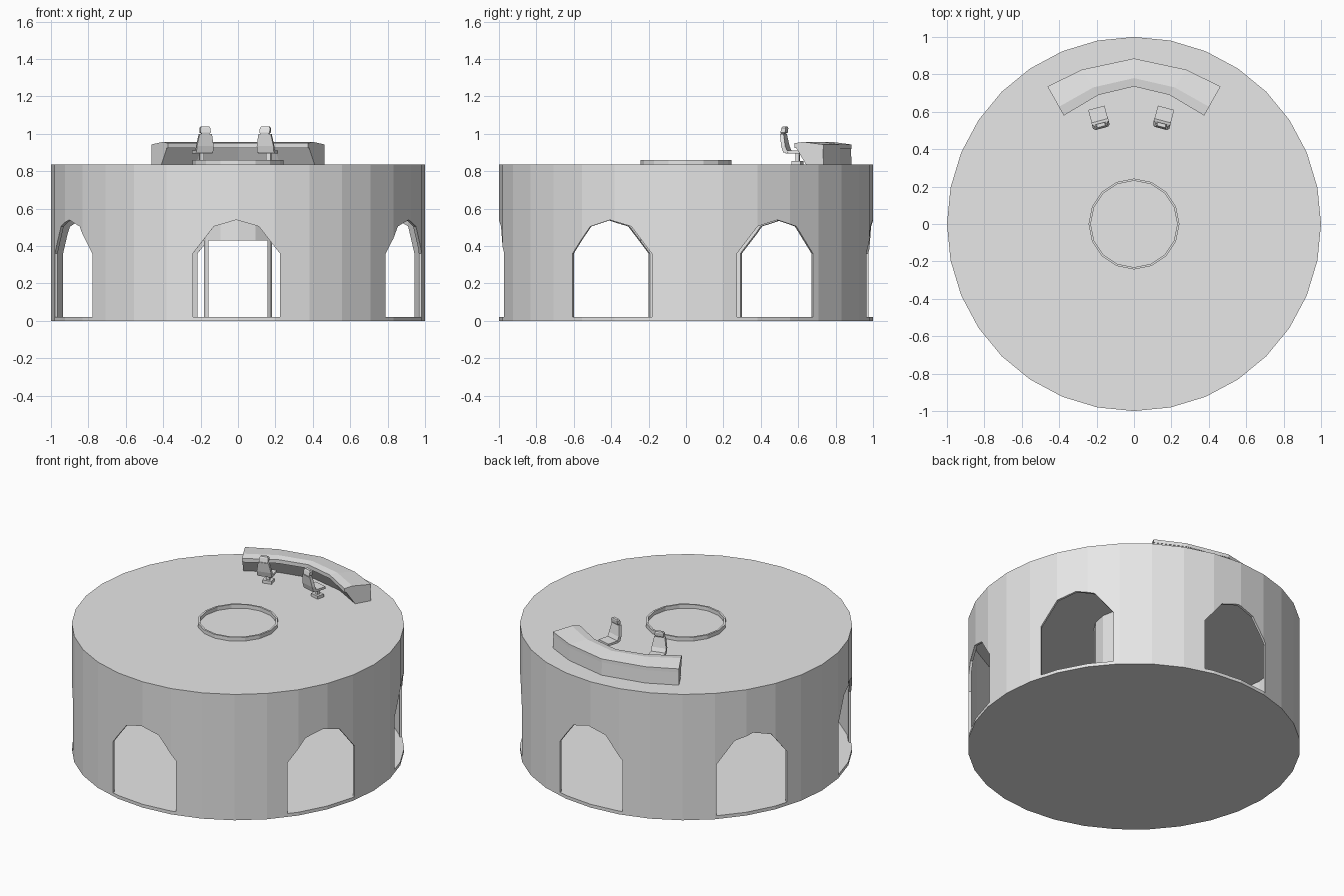
import bpy, bmesh
from math import radians, sin, cos, pi
from mathutils import Matrix, Vector

old = bpy.data.objects.get("Cube")
if old:
    bpy.data.objects.remove(old, do_unlink=True)

grey = bpy.data.materials.new("plain grey")
grey.use_nodes = True
GREY = (0.8, 0.8, 0.8, 1)
grey.diffuse_color = GREY
grey.node_tree.nodes["Principled BSDF"].inputs["Base Color"].default_value = GREY


def finish(name, bm):
    bmesh.ops.recalc_face_normals(bm, faces=bm.faces)
    mesh = bpy.data.meshes.new(name)
    bm.to_mesh(mesh)
    bm.free()
    mesh.materials.append(grey)
    ob = bpy.data.objects.new(name, mesh)
    bpy.context.collection.objects.link(ob)
    return ob


def loft(name, sections, closed=False):
    """Skin a row of equal cross-sections; cap the ends unless closed."""
    bm = bmesh.new()
    rows = [[bm.verts.new(p) for p in s] for s in sections]
    n = len(rows[0])
    pairs = list(zip(rows, rows[1:])) + ([(rows[-1], rows[0])] if closed else [])
    for a, b in pairs:
        for i in range(n):
            j = (i + 1) % n
            bm.faces.new((a[i], a[j], b[j], b[i]))
    if not closed:
        bm.faces.new(rows[0])
        bm.faces.new(rows[-1])
    return finish(name, bm)


def circle(r, z, sides):
    return [(r * cos(2 * pi * i / sides), r * sin(2 * pi * i / sides), z)
            for i in range(sides)]


def box(name, x, y, z):
    return loft(name, [[(x[0], y[0], h), (x[1], y[0], h), (x[1], y[1], h), (x[0], y[1], h)]
                       for h in z])


def cut(target, cutter):
    cutter.hide_render = True
    mod = target.modifiers.new("cut", "BOOLEAN")
    mod.operation, mod.solver, mod.object = "DIFFERENCE", "EXACT", cutter
    bpy.context.view_layer.objects.active = target
    bpy.ops.object.modifier_apply(modifier=mod.name)
    bpy.data.objects.remove(cutter, do_unlink=True)


FLOOR, ROOF = 0.022, 0.835

# Hollow drum with floor and roof
drum = loft("drum_building", [circle(1, 0, 32), circle(1, ROOF, 32)])
cut(drum, loft("cavity_cutter", [circle(0.984, FLOOR, 32), circle(0.984, ROOF - 0.016, 32)]))

# Six arched doorways round the wall
half = [(0.233, FLOOR), (0.233, 0.36), (0.12, 0.505)]
arch = half + [(0, 0.54)] + [(-u, z) for u, z in reversed(half)]
for angle in (-90.5, -24, 29.4, 89, 149, 205):
    turn = Matrix.Rotation(radians(angle), 3, "Z")
    cut(drum, loft("arch_cutter", [[turn @ Vector((r, u, z)) for u, z in arch]
                                   for r in (0.7, 1.2)]))

# Central shaft, opened on four sides to leave corner posts
shaft = loft("central_shaft", [circle(0.243, 0, 16), circle(0.243, 0.86, 16),
                               circle(0.231, 0.86, 16), circle(0.231, 0, 16)], closed=True)
DOOR, LONG = (-0.158, 0.158), (-0.4, 0.4)
for x, y in ((DOOR, LONG), (LONG, DOOR)):
    cut(shaft, box("door_cutter", x, y, (FLOOR, 0.43)))

# Curved console: inner and outer plan points, mirrored about the middle
plan = [((-0.375, 0.58), (-0.463, 0.735)), ((-0.19, 0.69), (-0.28, 0.825)),
        ((0, 0.735), (0, 0.885))]
plan += [tuple((-x, y) for x, y in pair) for pair in reversed(plan[:-1])]


def sweep(name, profile):
    """Profile points are (fraction from inner to outer edge, height)."""
    return loft(name, [[(*Vector(a).lerp(Vector(b), t), z) for t, z in profile]
                       for a, b in plan])


sweep("console_top", [(0, 0.925), (0, 0.95), (0.3, 0.957), (1, 0.943), (1, 0.92)])
sweep("console_body", [(0.06, 0.925), (0.4, ROOF), (1, ROOF), (0.98, 0.925)])

# Two swivel chairs facing the console
for side, label in ((-1, "right"), (1, "left")):
    def rect(cx, cy, w, d, z):
        return [(cx + sx * w, cy + sy * d, z)
                for sx, sy in ((-1, -1), (1, -1), (1, 1), (-1, 1))]

    parts = {
        "base": [rect(0, 0, 0.03, 0.025, ROOF), rect(0, 0, 0.03, 0.025, 0.855)],
        "stem": [rect(0, 0, 0.012, 0.01, 0.85), rect(0, 0, 0.012, 0.01, 0.9)],
        "seat": [rect(0, -0.015, 0.045, 0.04, 0.895), rect(0, -0.015, 0.045, 0.04, 0.91)],
        "backrest": [rect(0, -0.055, 0.046, 0.013, 0.9), rect(0, -0.068, 0.046, 0.011, 0.935),
                     rect(0, -0.079, 0.034, 0.01, 1.0)],
        "headrest": [rect(0, -0.08, 0.02, 0.006, 0.998), rect(0, -0.075, 0.028, 0.013, 1.007),
                     rect(0, -0.071, 0.028, 0.012, 1.03), rect(0, -0.07, 0.022, 0.009, 1.038)],
    }
    for part, sections in parts.items():
        ob = loft(f"{label}_chair_{part}", sections)
        ob.location = (side * 0.195 - 0.018 * (side > 0), 0.597, 0)
        if side > 0:
            ob.location.x = 0.165
        else:
            ob.location.x = -0.195
        ob.rotation_euler.z = -side * radians(15)
